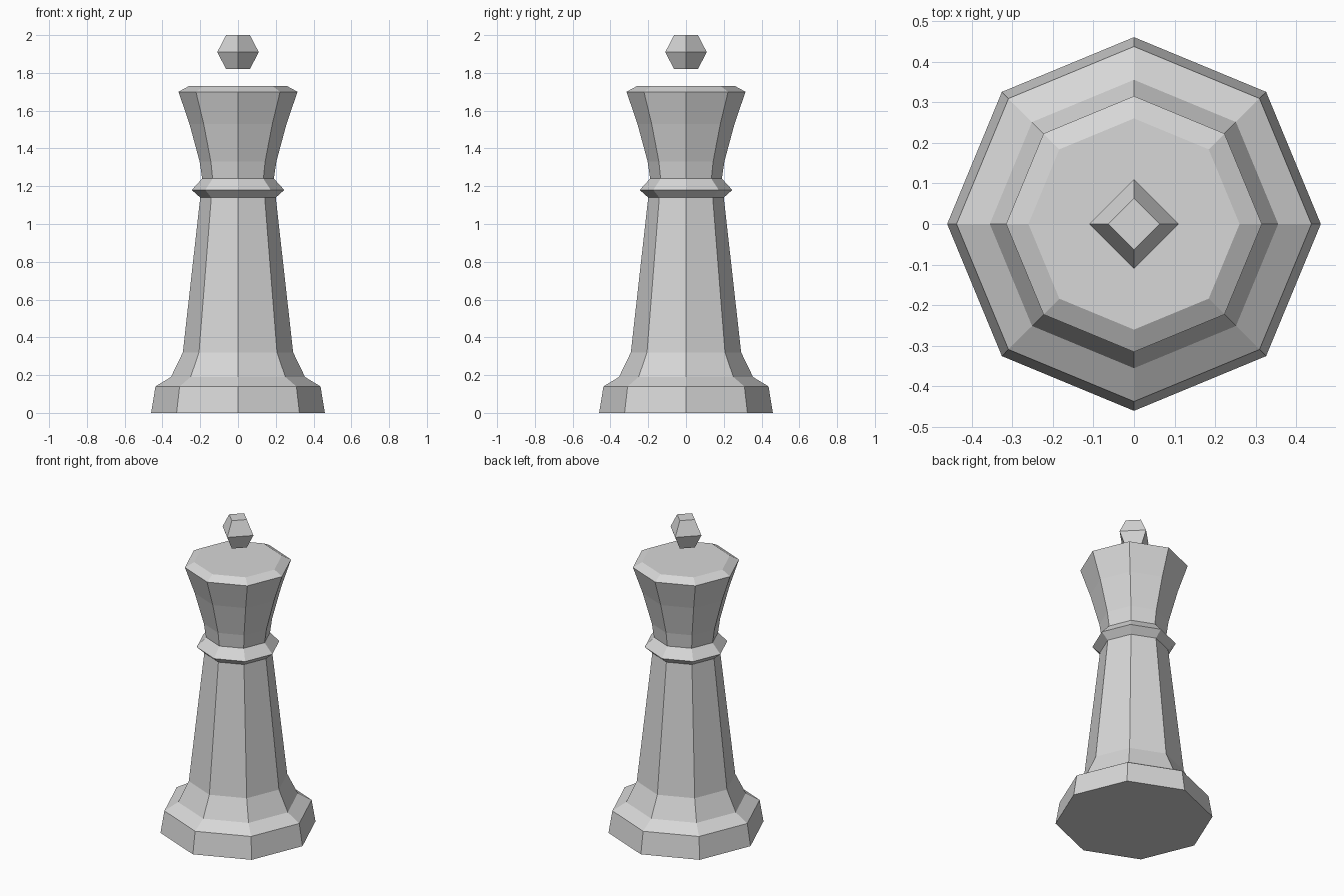
import bpy
import bmesh
from math import cos, sin, tau

cube = bpy.data.objects.get("Cube")
if cube:
    bpy.data.objects.remove(cube, do_unlink=True)

# Single stone grey used everywhere
GREY = (0.68, 0.68, 0.68, 1.0)
stone = bpy.data.materials.new("stone grey")
stone.use_nodes = True
stone.diffuse_color = GREY
stone.node_tree.nodes["Principled BSDF"].inputs["Base Color"].default_value = GREY


def turned_part(name, profile, sides=8, cap_bottom=False, cap_top=False):
    """Faceted lathe part from (radius, height) pairs, corners on the axes."""
    bm = bmesh.new()
    rings = [[bm.verts.new((r * cos(tau * i / sides), r * sin(tau * i / sides), z))
              for i in range(sides)] for r, z in profile]
    for low, high in zip(rings, rings[1:]):
        for i in range(sides):
            j = (i + 1) % sides
            bm.faces.new((low[i], low[j], high[j], high[i]))
    if cap_bottom:
        bm.faces.new(rings[0][::-1])
    if cap_top:
        bm.faces.new(rings[-1])
    mesh = bpy.data.meshes.new(name)
    bm.to_mesh(mesh)
    bm.free()
    mesh.materials.append(stone)
    obj = bpy.data.objects.new(name, mesh)
    bpy.context.collection.objects.link(obj)
    return obj


# Foot with sloping shoulder
turned_part("base", [(0.46, 0), (0.437, 0.14), (0.355, 0.19), (0.292, 0.32)],
            cap_bottom=True)

# Long tapering stem
turned_part("shaft", [(0.292, 0.32), (0.2, 1.14)])

# Pointed ring around the neck
turned_part("collar", [(0.2, 1.14), (0.245, 1.18), (0.19, 1.24)])

# Flared head with bevelled flat top
turned_part("crown", [(0.19, 1.24), (0.203, 1.33), (0.257, 1.53),
                      (0.315, 1.7), (0.26, 1.73)], cap_top=True)

# Four-sided jewel hovering over the head
turned_part("finial", [(0.063, 1.82), (0.11, 1.91), (0.063, 2.0)], sides=4,
            cap_bottom=True, cap_top=True)
